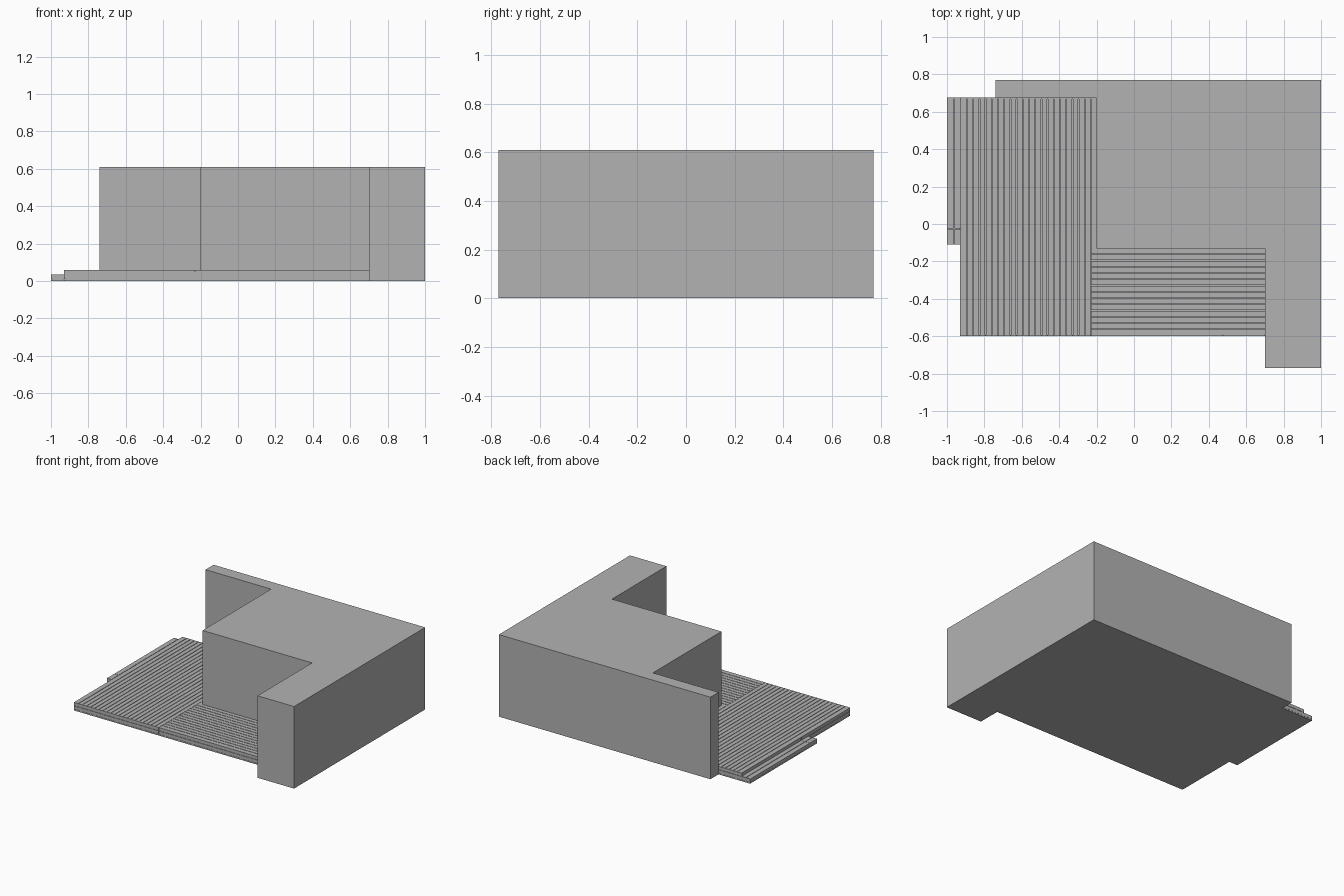
import bpy
import bmesh
from mathutils import Matrix, Vector

cube = bpy.data.objects.get("Cube")
if cube:
    bpy.data.objects.remove(cube, do_unlink=True)

grey = bpy.data.materials.new("plain grey")
grey.use_nodes = True
grey.diffuse_color = (0.45, 0.45, 0.45, 1)
grey.node_tree.nodes["Principled BSDF"].inputs["Base Color"].default_value = grey.diffuse_color


def finish(name, bm):
    bmesh.ops.recalc_face_normals(bm, faces=bm.faces)
    mesh = bpy.data.meshes.new(name)
    bm.to_mesh(mesh)
    bm.free()
    mesh.materials.append(grey)
    bpy.context.collection.objects.link(bpy.data.objects.new(name, mesh))


def add_box(bm, low, high):
    low, high = Vector(low), Vector(high)
    matrix = Matrix.Translation((low + high) / 2) @ Matrix.Diagonal((*(high - low), 1))
    bmesh.ops.create_cube(bm, size=1, matrix=matrix)


def box(name, low, high):
    bm = bmesh.new()
    add_box(bm, low, high)
    finish(name, bm)


def boards(name, x0, x1, y0, y1, bottom, top, along, width=0.029, gap=0.004):
    """Parallel decking boards filling a rectangle, running along x or y."""
    bm = bmesh.new()
    start, end = (y0, y1) if along == "x" else (x0, x1)
    count = max(1, round((end - start + gap) / (width + gap)))
    pitch = (end - start + gap) / count
    for i in range(count):
        a = start + i * pitch
        b = a + pitch - gap
        if along == "x":
            add_box(bm, (x0, a, bottom), (x1, b, top))
        else:
            add_box(bm, (a, y0, bottom), (b, y1, top))
    finish(name, bm)


# Building: one L-shaped outline pulled up to the flat roof
HEIGHT = 0.61
outline = [(-0.74, 0.77), (-0.74, 0.675), (-0.2, 0.675), (-0.2, -0.13),
           (0.7, -0.13), (0.7, -0.77), (1, -0.77), (1, 0.77)]
bm = bmesh.new()
floor = bm.faces.new([bm.verts.new((x, y, 0)) for x, y in outline])
walls = bmesh.ops.extrude_face_region(bm, geom=[floor], use_keep_orig=True)
bmesh.ops.translate(bm, vec=(0, 0, HEIGHT),
                    verts=[v for v in walls["geom"] if isinstance(v, bmesh.types.BMVert)])
finish("building", bm)

# Deck limits
LEFT, RIGHT, FRONT, BACK = -0.93, 0.7, -0.6, 0.675
JOINT, INNER, WALL = -0.23, -0.2, -0.13
TRIM, TOP, BED = 0.006, 0.06, 0.05
SEAM = 0.002

# Foundation slabs and solid deck frames
box("side_deck_slab", (LEFT, FRONT, 0), (INNER, BACK, 0.009))
box("front_deck_slab", (INNER, FRONT, 0), (RIGHT, WALL, 0.009))
box("side_deck_frame", (LEFT + TRIM, FRONT + TRIM, 0.009), (INNER, BACK - TRIM, BED))
box("front_deck_frame", (INNER, FRONT + TRIM, 0.009), (RIGHT, WALL, BED))

# Deck boards
boards("side_deck_boards", LEFT + TRIM, JOINT - SEAM, FRONT + TRIM, BACK - TRIM, BED, TOP, "y")
boards("joint_board", JOINT, INNER, WALL, BACK - TRIM, BED, TOP, "y")
boards("front_deck_boards", JOINT, RIGHT, FRONT + TRIM, WALL, BED, TOP, "x")

# Edge trim in two rows, cut into board lengths
for row, (low, high) in enumerate(((0.01, 0.034), (0.036, TOP)), 1):
    for i, (a, b) in enumerate(((LEFT, JOINT), (JOINT, 0.475), (0.475, RIGHT)), 1):
        box(f"front_trim_{row}_{i}", (a, FRONT, low), (b - SEAM, FRONT + TRIM, high))
    for i, (a, b) in enumerate(((FRONT + TRIM, -0.025), (-0.025, BACK)), 1):
        box(f"side_trim_{row}_{i}", (LEFT, a, low), (LEFT + TRIM, b - SEAM, high))
    box(f"back_trim_{row}", (LEFT + TRIM, BACK - TRIM, low), (INNER, BACK, high))

# Low step beside the deck
box("step_base", (-1, -0.11, 0), (LEFT, BACK, 0.009))
box("step_frame", (-1 + TRIM, -0.11 + TRIM, 0.009), (LEFT, BACK - TRIM, 0.025))
box("step_trim", (-1, -0.11, 0.01), (-1 + TRIM, BACK, 0.034))
box("step_front_trim", (-1 + TRIM, -0.11, 0.01), (LEFT, -0.11 + TRIM, 0.034))
box("step_back_trim", (-1 + TRIM, BACK - TRIM, 0.01), (LEFT, BACK, 0.034))
for i, (a, b) in enumerate(((-0.11 + TRIM, -0.025), (-0.025, BACK - TRIM)), 1):
    boards(f"step_boards_{i}", -1 + TRIM, LEFT, a, b - SEAM, 0.025, 0.034, "y")
